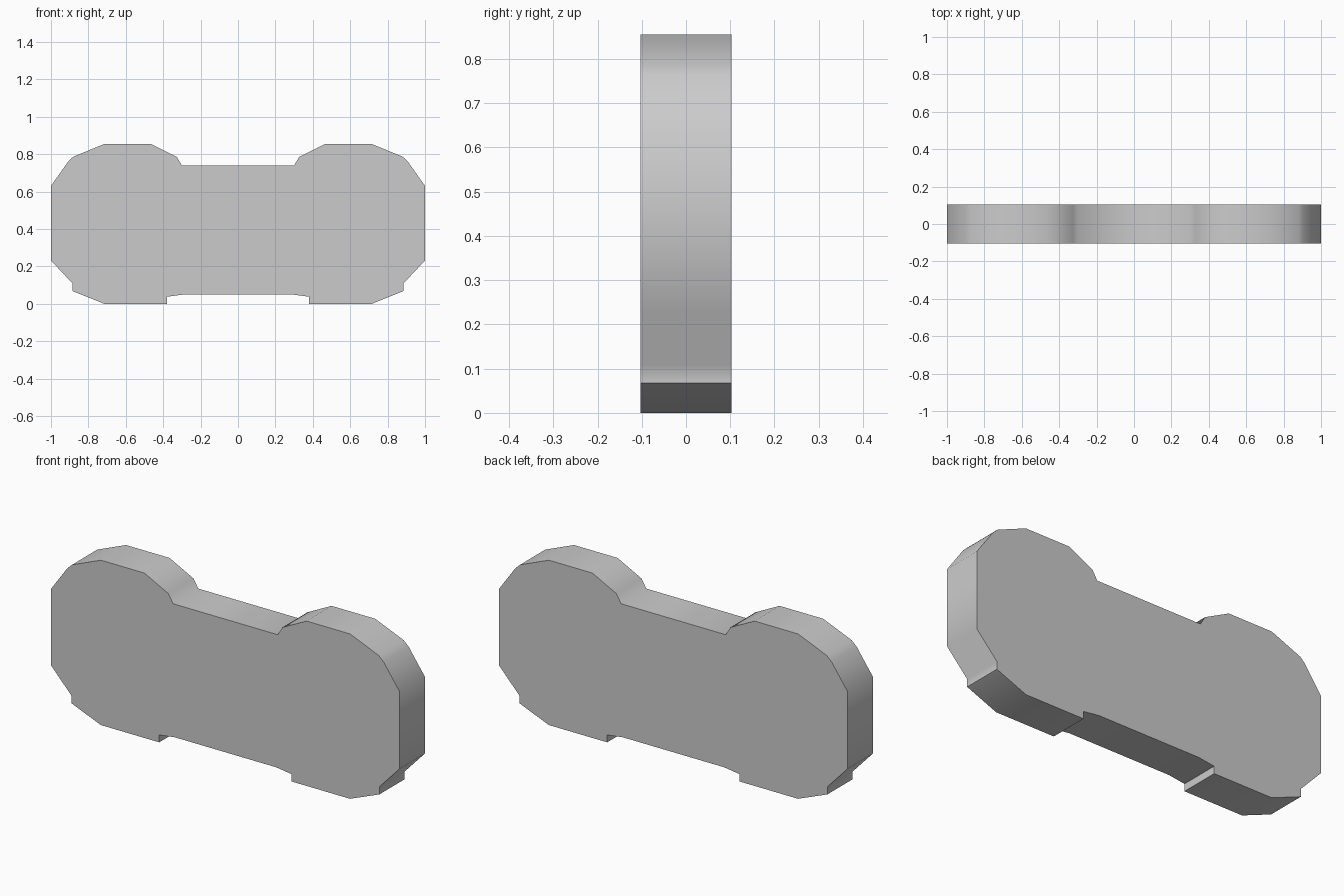
import bpy, bmesh, math

if "Cube" in bpy.data.objects:
    bpy.data.objects.remove(bpy.data.objects["Cube"])

HALF_DEPTH = 0.103

# Right half of the front outline, from top centre round to bottom centre
half = [(0.30, 0.74), (0.327, 0.785), (0.465, 0.855), (0.715, 0.855),
        (0.88, 0.787), (0.907, 0.762), (1.0, 0.631), (1.0, 0.232),
        (0.884, 0.108), (0.884, 0.068), (0.715, 0.0), (0.38, 0.0),
        (0.38, 0.038), (0.29, 0.05)]
outline = half + [(-x, z) for x, z in reversed(half)]

# Extrude the outline through the depth
bm = bmesh.new()
front = bm.faces.new([bm.verts.new((x, -HALF_DEPTH, z)) for x, z in outline])
ext = bmesh.ops.extrude_face_region(bm, geom=[front], use_keep_orig=True)
moved = [g for g in ext["geom"] if isinstance(g, bmesh.types.BMVert)]
bmesh.ops.translate(bm, verts=moved, vec=(0, 2 * HALF_DEPTH, 0))
bmesh.ops.recalc_face_normals(bm, faces=bm.faces)

mesh = bpy.data.meshes.new("lobed_plate")
bm.to_mesh(mesh)
bm.free()
plate = bpy.data.objects.new("lobed_plate", mesh)
bpy.context.collection.objects.link(plate)

# Soft shading along the rim, sharp at the face borders and notches
bpy.context.view_layer.objects.active = plate
plate.select_set(True)
bpy.ops.object.shade_smooth_by_angle(angle=math.radians(62))
